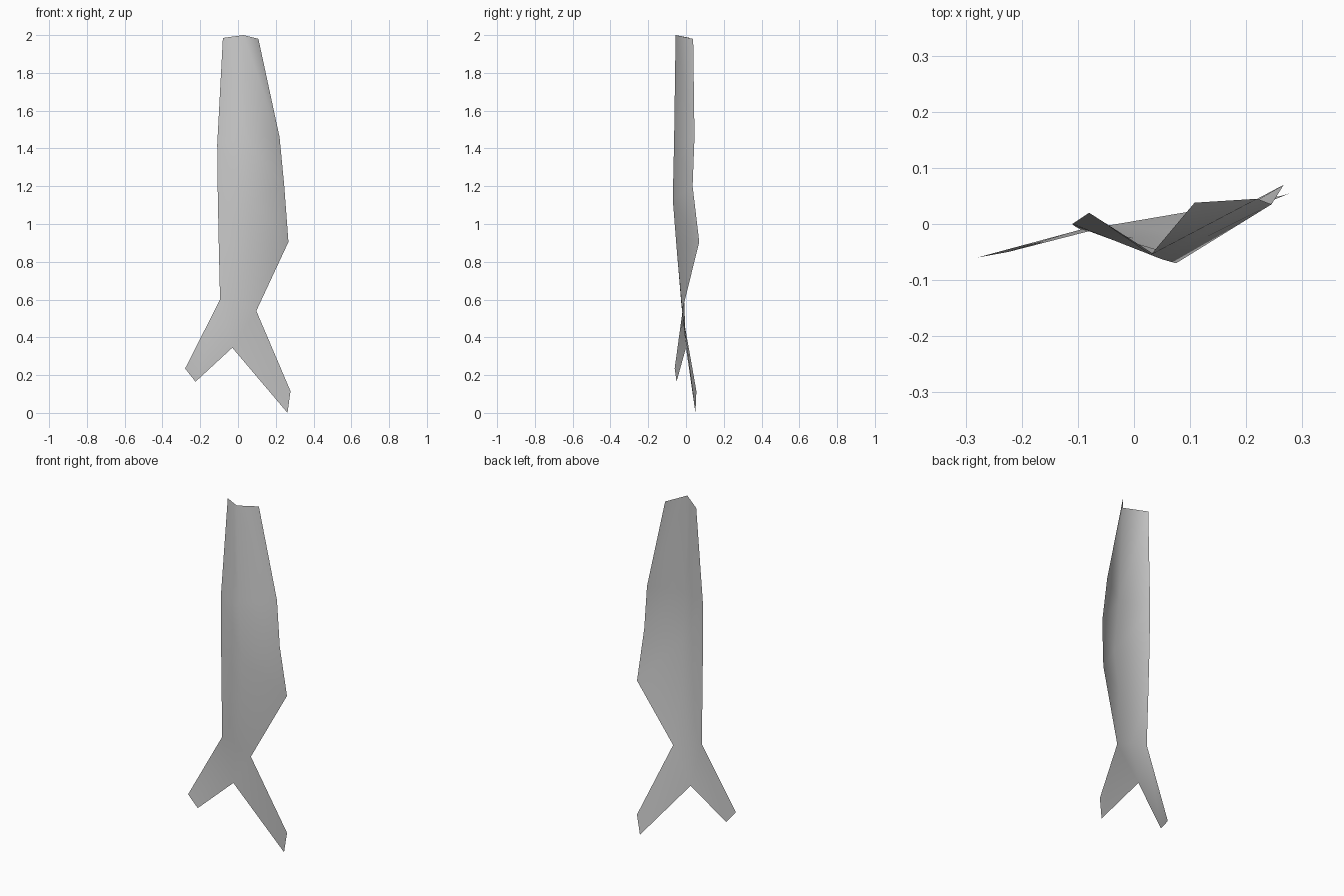
import bpy
import bmesh

cube = bpy.data.objects.get("Cube")
if cube:
    bpy.data.objects.remove(cube, do_unlink=True)

# Single plain grey
grey = bpy.data.materials.new("plain_grey")
grey.use_nodes = True
colour = (0.6, 0.6, 0.6, 1)
grey.diffuse_color = colour
grey.node_tree.nodes["Principled BSDF"].inputs["Base Color"].default_value = colour

# Body cross-sections: right edge, front ridge, left edge
sections = [
    [(-0.08, 0.02, 1.985), (0.03, -0.055, 2.0), (0.108, 0.038, 1.98)],
    [(-0.11, 0.0, 1.42), (0.05, -0.063, 1.44), (0.22, 0.045, 1.46)],
    [(-0.107, -0.003, 1.15), (0.075, -0.07, 1.13), (0.245, 0.035, 1.2)],
    [(-0.102, -0.006, 0.9), (0.06, -0.051, 0.89), (0.267, 0.07, 0.905)],
    [(-0.095, -0.01, 0.6), (0.0, -0.025, 0.58), (0.097, -0.02, 0.54)],
]
# Forked tail: notch and the two fin tips (outer, inner)
notch = (-0.03, 0.0, 0.345)
right_tip = [(-0.28, -0.06, 0.235), (-0.225, -0.05, 0.165)]
left_tip = [(0.278, 0.055, 0.115), (0.262, 0.05, 0.0)]

bm = bmesh.new()


def points(coords):
    return [bm.verts.new(c) for c in coords]


# Folded body sheet
rows = [points(s) for s in sections]
for upper, lower in zip(rows, rows[1:]):
    for i in range(2):
        bm.faces.new((upper[i], lower[i], lower[i + 1], upper[i + 1]))

# Tail root and two fins
root_right, root_mid, root_left = rows[-1]
fork = bm.verts.new(notch)
r_out, r_in = points(right_tip)
l_out, l_in = points(left_tip)
bm.faces.new((root_right, fork, root_mid))
bm.faces.new((root_mid, fork, root_left))
bm.faces.new((root_right, r_out, r_in, fork))
bm.faces.new((root_left, fork, l_in, l_out))

for face in bm.faces:
    face.smooth = True

mesh = bpy.data.meshes.new("fish_tailed_sheet")
bm.to_mesh(mesh)
bm.free()
mesh.materials.append(grey)
sheet = bpy.data.objects.new("fish_tailed_sheet", mesh)
bpy.context.collection.objects.link(sheet)
